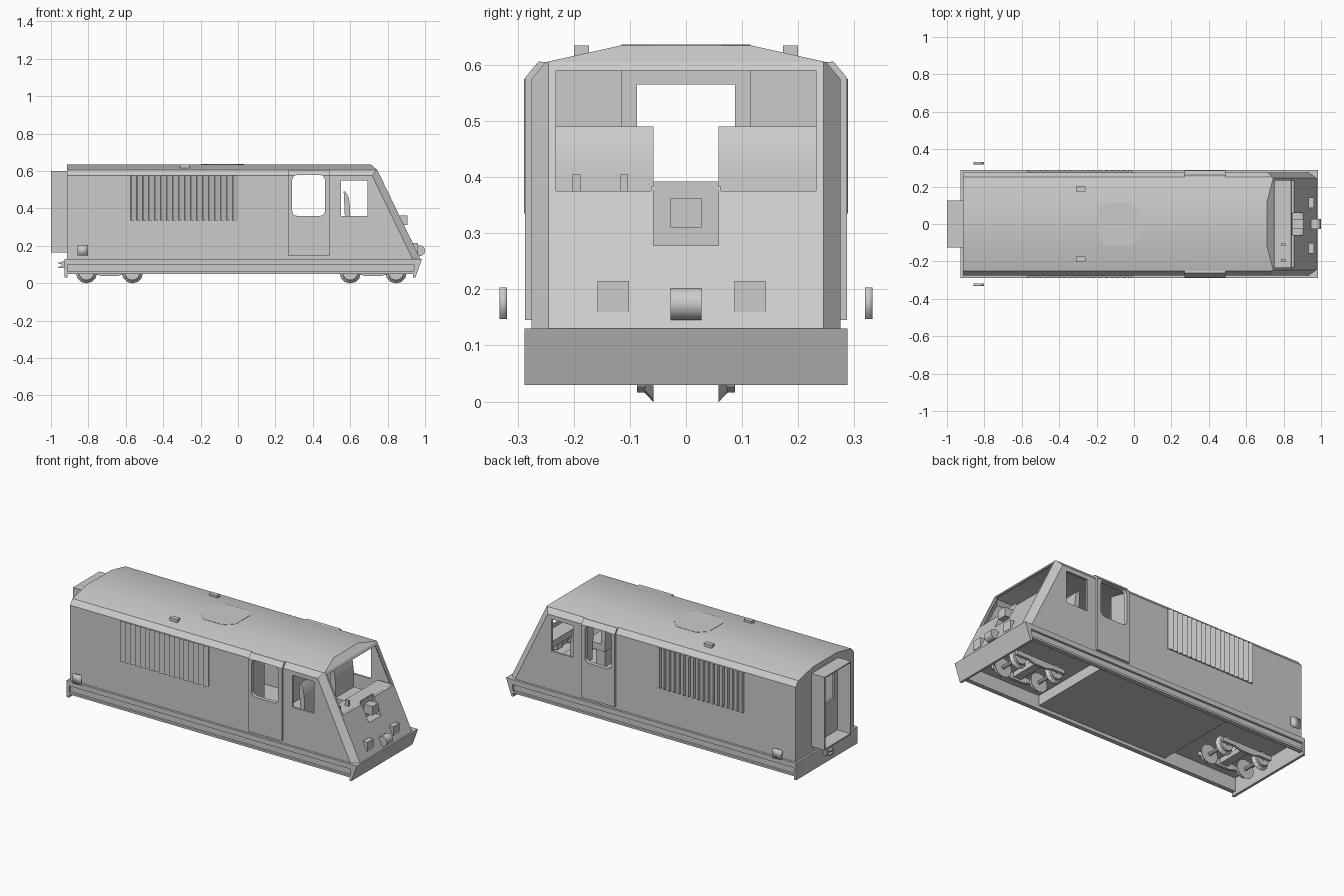
import bpy, bmesh, math
from mathutils import Vector, Matrix

if "Cube" in bpy.data.objects:
    bpy.data.objects.remove(bpy.data.objects["Cube"])

grey = bpy.data.materials.new("light grey")
grey.diffuse_color = (0.6, 0.6, 0.6, 1)
grey.use_nodes = True
grey.node_tree.nodes["Principled BSDF"].inputs["Base Color"].default_value = grey.diffuse_color


def finish(bm, name):
    bmesh.ops.recalc_face_normals(bm, faces=bm.faces[:])
    me = bpy.data.meshes.new(name)
    bm.to_mesh(me)
    bm.free()
    me.materials.append(grey)
    ob = bpy.data.objects.new(name, me)
    bpy.context.collection.objects.link(ob)
    return ob


def prism_bm(axis, pts, a, b):
    """Extrude a 2D outline along an axis from a to b."""
    put = {"x": lambda p, t: (t, p[0], p[1]),
           "y": lambda p, t: (p[0], t, p[1]),
           "z": lambda p, t: (p[0], p[1], t)}[axis]
    bm = bmesh.new()
    v0 = [bm.verts.new(put(p, a)) for p in pts]
    v1 = [bm.verts.new(put(p, b)) for p in pts]
    bm.faces.new(v0)
    bm.faces.new(v1[::-1])
    n = len(pts)
    for i in range(n):
        j = (i + 1) % n
        bm.faces.new((v0[i], v1[i], v1[j], v0[j]))
    return bm


def prism(name, axis, pts, a, b):
    return finish(prism_bm(axis, pts, a, b), name)


def box(name, x0, x1, y0, y1, z0, z1):
    return prism(name, "z", [(x0, y0), (x1, y0), (x1, y1), (x0, y1)], z0, z1)


def circle(cx, cz, r, n):
    return [(cx + r * math.cos(2 * math.pi * (i + 0.5) / n),
             cz + r * math.sin(2 * math.pi * (i + 0.5) / n)) for i in range(n)]


def rounded(x0, x1, z0, z1, r):
    pts = []
    for cx, cz, a0 in ((x1 - r, z1 - r, 0), (x0 + r, z1 - r, 90),
                       (x0 + r, z0 + r, 180), (x1 - r, z0 + r, 270)):
        for k in range(4):
            a = math.radians(a0 + 30 * k)
            pts.append((cx + r * math.cos(a), cz + r * math.sin(a)))
    return pts


def smooth(ob, deg=35):
    bpy.ops.object.select_all(action="DESELECT")
    bpy.context.view_layer.objects.active = ob
    ob.select_set(True)
    bpy.ops.object.shade_smooth_by_angle(angle=math.radians(deg))


def cut(ob, *cutters):
    bpy.context.view_layer.objects.active = ob
    for c in cutters:
        m = ob.modifiers.new("cut", "BOOLEAN")
        m.operation, m.solver, m.object = "DIFFERENCE", "EXACT", c
        bpy.ops.object.modifier_apply(modifier=m.name)
        bpy.data.objects.remove(c)


# body shell: extruded section, sliced by windscreen, visor and corner planes
def hull(name, t):
    half = [(0.275 - t, 0.13 + t), (0.275 - t, 0.575 - t / 2),
            (0.25 - t / 2, 0.605 - t), (0.115, 0.635 - t)]
    bm = prism_bm("x", half + [(-y, z) for y, z in half[::-1]], -0.915 + t, 1.1)
    planes = [((0.975, 0, 0.13), (0.475, 0, 0.23)),
              ((0.71, 0, 0.635), (0.03, 0, 0.035))]
    planes += [((0.975, s * 0.245, 0.13), (1.425, s * 2.0, 0.69)) for s in (1, -1)]
    for co, no in planes:
        no = Vector(no).normalized()
        bmesh.ops.bisect_plane(bm, geom=bm.verts[:] + bm.edges[:] + bm.faces[:],
                               plane_co=Vector(co) - no * t, plane_no=no, clear_outer=True)
        bmesh.ops.holes_fill(bm, edges=[e for e in bm.edges if e.is_boundary], sides=0)
    return finish(bm, name)


DOOR_WIN = rounded(0.29, 0.465, 0.36, 0.578, 0.025)
CAB_WIN = [(0.55, 0.36), (0.692, 0.36), (0.692, 0.55), (0.55, 0.55)]
body = hull("body_shell", 0)
cut(body, hull("inner_cutter", 0.012),
    prism("door_window_cutter", "y", DOOR_WIN, -0.4, 0.4),
    prism("cab_window_cutter", "y", CAB_WIN, -0.4, 0.4),
    box("windscreen_cutter", 0.62, 1.2, -0.232, 0.232, 0.375, 0.59),
    box("nose_recess_cutter", 0.8, 1.2, -0.058, 0.058, 0.278, 0.38),
    box("rear_window_cutter", -1.1, -0.85, -0.087, 0.087, 0.375, 0.565))
smooth(body, 20)

# rear gangway: open thin-walled frame around the end window
gangway = box("rear_gangway", -1.0, -0.914, -0.125, 0.125, 0.165, 0.6)
cut(gangway, box("gangway_cutter", -1.1, -0.85, -0.118, 0.118, 0.172, 0.593))

for s in (1, -1):
    side = "left" if s > 0 else "right"
    # cab door standing slightly proud of the side
    door = prism("cab_door_" + side, "x",
                 [(s * y, z) for y, z in ((0.274, 0.145), (0.287, 0.145), (0.287, 0.577),
                                          (0.263, 0.606), (0.25, 0.605), (0.274, 0.575))],
                 0.27, 0.49)
    cut(door, prism("door_cutter", "y", DOOR_WIN, -0.4, 0.4))
    # side louvres, sawtooth slats
    for i in range(18):
        x = -0.575 + i * 0.032
        prism("louvre_%s_%d" % (side, i), "z",
              [(x, s * 0.274), (x + 0.032, s * 0.274), (x + 0.032, s * 0.277), (x + 0.004, s * 0.289)],
              0.335, 0.575)
    # side frame channel
    prism("side_channel_" + side, "x",
          [(s * y, z) for y, z in ((0.288, 0.13), (0.288, 0.1), (0.275, 0.1), (0.275, 0.062),
                                   (0.288, 0.062), (0.288, 0.05), (0.262, 0.05), (0.262, 0.13))],
          -0.915, 0.945)
    # side marker and roof block
    marker = box("side_marker_" + side, -0.858, -0.803, s * 0.319, s * 0.332, 0.147, 0.203)
    smooth(marker, 120)
    box("roof_block_" + side, -0.31, -0.26, s * 0.173, s * 0.2, 0.605, 0.635)
    # front lamp (the pair sits slightly off centre)
    y = s * 0.122 - 0.008
    box("front_lamp_" + side, 0.92, 0.963, y - 0.028, y + 0.028, 0.16, 0.215)
    # cab bulkhead half
    prism("cab_bulkhead_" + side, "x",
          [(s * y, z) for y, z in ((0.115, 0.14), (0.264, 0.14), (0.264, 0.57),
                                   (0.243, 0.595), (0.115, 0.625))], 0.245, 0.255)
    # seat: backrest, cushion, pedestal
    back = prism("seat_back_" + side, "y",
                 [(0.6, 0.28), (0.6, 0.4), (0.592, 0.46), (0.575, 0.49), (0.565, 0.49), (0.575, 0.28)],
                 s * 0.058, s * 0.232)
    smooth(back)
    box("seat_cushion_" + side, 0.575, 0.7, s * 0.058, s * 0.232, 0.26, 0.3)
    box("seat_pedestal_" + side, 0.61, 0.67, s * 0.11, s * 0.18, 0.14, 0.26)
    # nose recess cheek
    prism("nose_recess_cheek_" + side, "y", [(0.848, 0.276), (0.902, 0.276), (0.85, 0.383), (0.848, 0.383)],
          s * 0.058, s * 0.062)

# roof hatch
c, h, k = -0.083, 0.115, 0.065
prism("roof_hatch", "z", [(c + sx * a, sy * b) for sx, sy, a, b in
      ((1, 1, h, k), (1, 1, k, h), (-1, 1, k, h), (-1, 1, h, k),
       (-1, -1, h, k), (-1, -1, k, h), (1, -1, k, h), (1, -1, h, k))], 0.625, 0.6365)

# control desk and levers
prism("control_desk", "y", [(0.745, 0.373), (0.84, 0.373), (0.848, 0.335), (0.745, 0.335)], -0.25, 0.25)
for i, y in enumerate((-0.195, -0.11)):
    box("control_lever_%d" % i, 0.785, 0.81, y - 0.007, y + 0.007, 0.37, 0.405)

# nose recess with its lamp
box("nose_recess_back", 0.843, 0.85, -0.058, 0.058, 0.272, 0.392)
box("nose_recess_floor", 0.845, 0.9, -0.058, 0.058, 0.272, 0.278)
box("nose_lamp", 0.849, 0.905, -0.028, 0.028, 0.31, 0.363)
lamp = prism("centre_lamp", "y", circle(0.971, 0.174, 0.029, 20), -0.028, 0.028)
smooth(lamp)

# front apron, rear beam and coupler
prism("front_apron", "y", [(0.984, 0.13), (0.948, 0.03), (0.935, 0.03), (0.945, 0.13)], -0.288, 0.288)
box("rear_beam", -0.927, -0.912, -0.288, 0.288, 0.03, 0.13)
box("rear_coupler", -0.945, -0.926, -0.028, 0.028, 0.08, 0.115)
for z in (0.084, 0.107):
    box("coupler_jaw", -0.96, -0.944, -0.02, 0.02, z - 0.004, z + 0.004)

# underfloor box between the bogies
box("underfloor_box", -0.43, 0.43, -0.262, 0.262, 0.07, 0.131)

# bogies
for n, (xa, xb) in enumerate(((-0.81, -0.565), (0.6, 0.845))):
    mid = (xa + xb) / 2
    for x in (xa, xb):
        smooth(prism("axle", "y", circle(x, 0.056, 0.011, 8), -0.09, 0.09))
        for s in (1, -1):
            # tapered flange outside a narrow tread
            bm = bmesh.new()
            bmesh.ops.create_cone(bm, cap_ends=True, segments=12, radius1=0.057, radius2=0.04, depth=0.016,
                                  matrix=Matrix.Translation((x, s * 0.066, 0.056))
                                  @ Matrix.Rotation(-s * math.pi / 2, 4, "X"))
            finish(bm, "wheel_flange")
            prism("wheel_tread", "y", circle(x, 0.056, 0.041, 12), s * 0.066, s * 0.087)
    for s in (1, -1):
        prism("bogie_side_frame", "y",
              [(xa - 0.04, 0.075), (xa - 0.04, 0.05), (xa + 0.04, 0.05), (mid - 0.04, 0.038),
               (mid + 0.04, 0.038), (xb - 0.04, 0.05), (xb + 0.04, 0.05), (xb + 0.04, 0.075)],
              s * 0.09, s * 0.105)
    box("bogie_bolster", mid - 0.025, mid + 0.025, -0.09, 0.09, 0.05, 0.08)
    prism("bogie_pivot", "z", circle(mid, 0, 0.03, 12), 0.075, 0.132)
